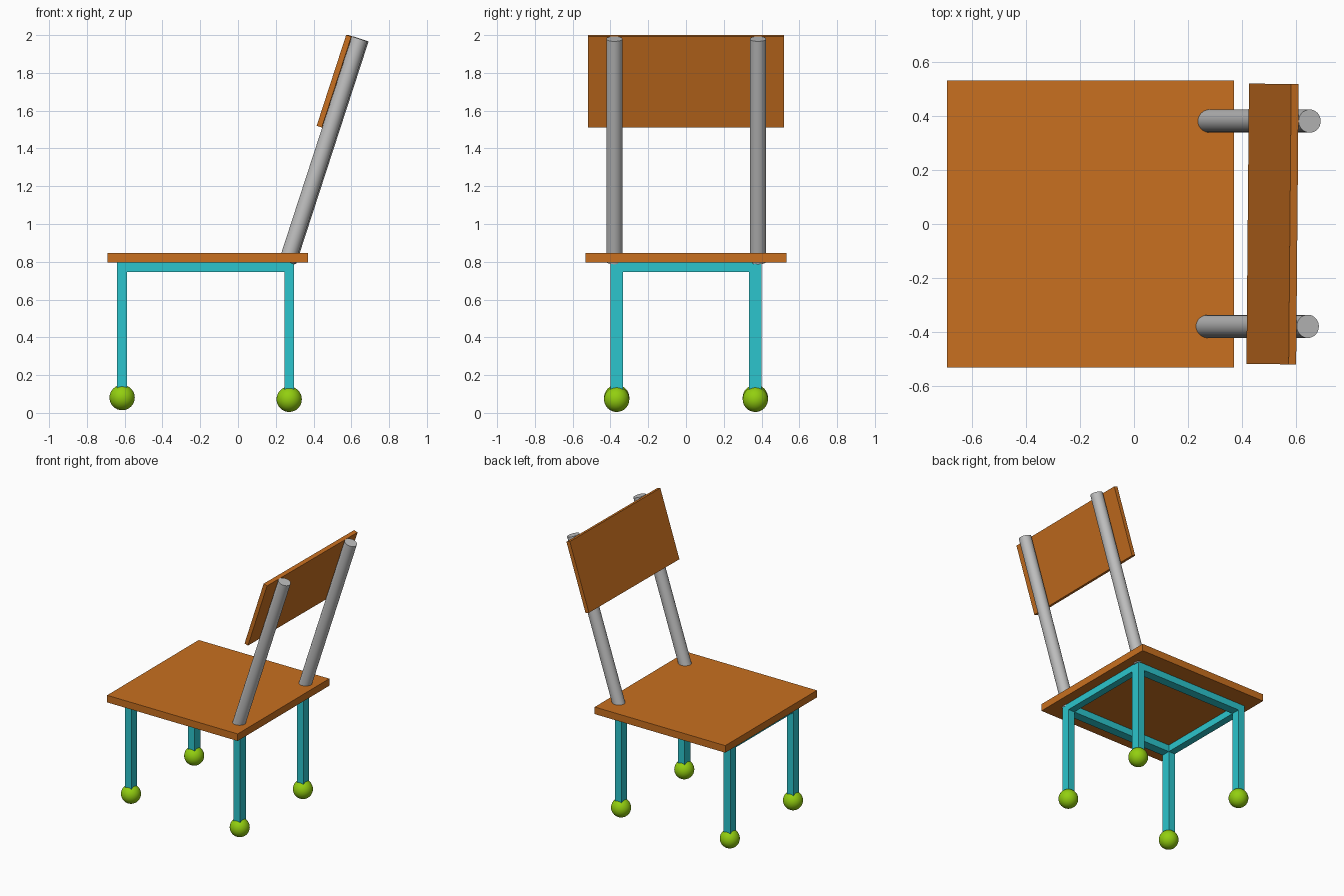
import bpy, math
from mathutils import Vector, Matrix

if "Cube" in bpy.data.objects:
    bpy.data.objects.remove(bpy.data.objects["Cube"])


def material(name, rgb):
    m = bpy.data.materials.new(name)
    m.diffuse_color = (*rgb, 1)
    m.use_nodes = True
    m.node_tree.nodes["Principled BSDF"].inputs["Base Color"].default_value = m.diffuse_color
    return m


wood = material("orange wood", (0.58, 0.16, 0.014))
teal = material("teal metal", (0.025, 0.56, 0.61))
green = material("green rubber", (0.29, 0.62, 0.005))
grey = material("grey metal", (0.52, 0.52, 0.52))


def finish(name, mat):
    ob = bpy.context.object
    ob.name = name
    ob.data.materials.append(mat)
    return ob


def box(name, mat, lo, hi):
    lo, hi = Vector(lo), Vector(hi)
    bpy.ops.mesh.primitive_cube_add(size=1)
    ob = finish(name, mat)
    ob.data.transform(Matrix.Translation((lo + hi) / 2) @ Matrix.Diagonal((*(hi - lo), 1)))
    return ob


# Seat
box("seat", wood, (-0.692, -0.532, 0.795), (0.37, 0.532, 0.847))

# Legs, frame rails and ball feet
X = {"front": (-0.64, -0.587), "back": (0.245, 0.297)}
Y = {"right": (-0.40, -0.334), "left": (0.334, 0.40)}
RAIL = (0.745, 0.795)
foot_z = {"front": 0.081, "back": 0.072}
for xn, (x0, x1) in X.items():
    box(xn + "_rail", teal, (x0, -0.334, RAIL[0]), (x1, 0.334, RAIL[1]))
    for yn, (y0, y1) in Y.items():
        box(f"{xn}_{yn}_leg", teal, (x0, y0, 0.08), (x1, y1, RAIL[1]))
        bpy.ops.mesh.primitive_uv_sphere_add(
            segments=32, ring_count=16, radius=0.067,
            location=((x0 + x1) / 2, (y0 + y1) / 2, foot_z[xn]))
        finish(f"{xn}_{yn}_foot", green)
        bpy.ops.object.shade_smooth()
for yn, (y0, y1) in Y.items():
    box(yn + "_rail", teal, (X["front"][1], y0, RAIL[0]), (X["back"][0], y1, RAIL[1]))

# Slanted back posts (the whole back is turned very slightly)
TILT, YAW = math.radians(18), 0.009
for yn, y in (("right", -0.379), ("left", 0.381)):
    base = Vector((0.263 + YAW * y, y, 0.80))
    top = Vector((0.647 + YAW * y, y, 1.98))
    axis = top - base
    bpy.ops.mesh.primitive_cylinder_add(
        vertices=32, radius=0.043, depth=axis.length, location=(base + top) / 2)
    post = finish(yn + "_back_post", grey)
    post.rotation_euler = axis.to_track_quat('Z', 'Y').to_euler()
    bpy.ops.object.shade_smooth_by_angle(angle=math.radians(40))

# Backrest board lying against the front of the posts
board = box("backrest", wood, (-0.0145, -0.519, -0.253), (0.0145, 0.519, 0.253))
board.location = (0.513, 0, 1.756)
board.rotation_euler = (0, TILT, -YAW)
